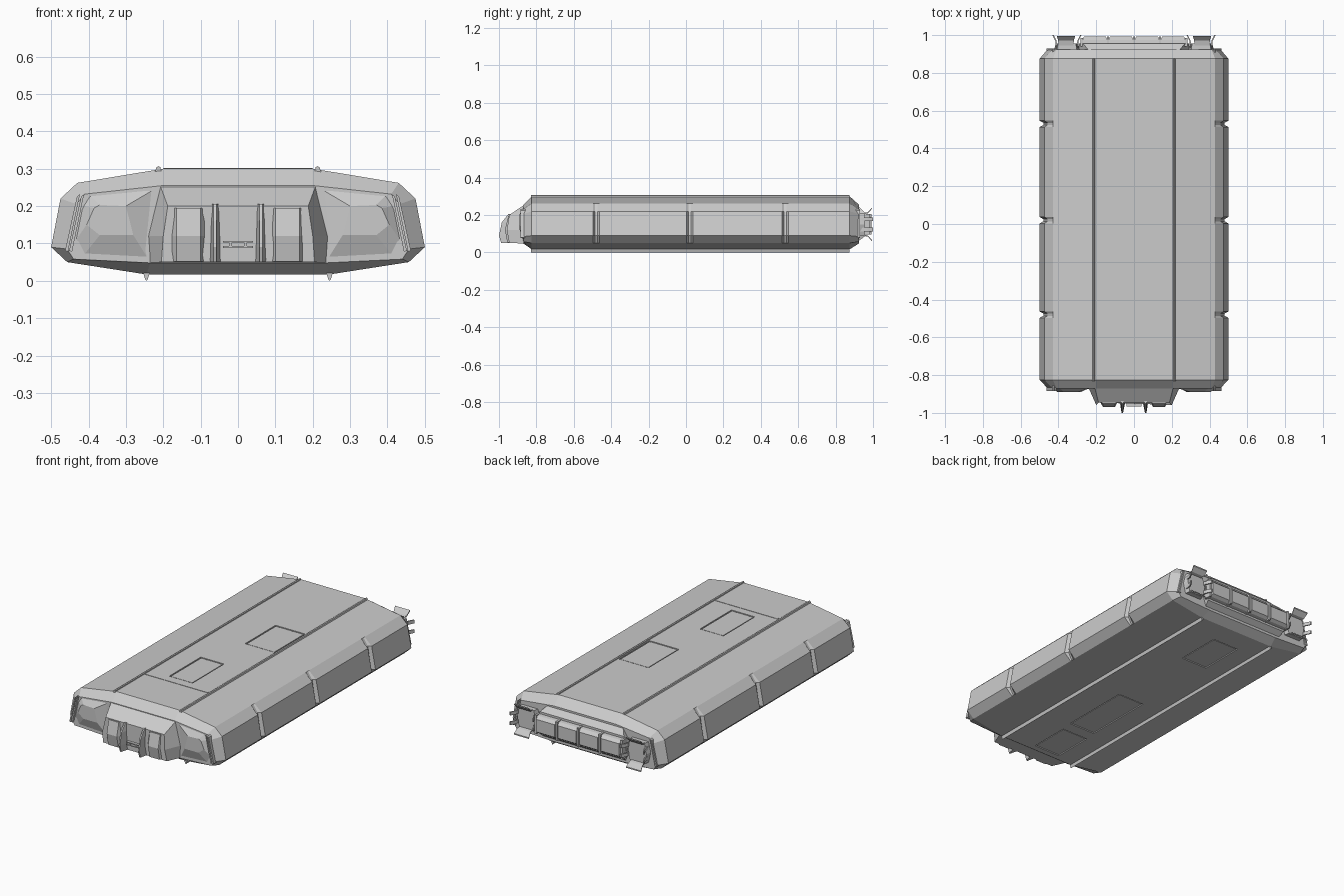
import bpy, bmesh
from mathutils import Vector

def loft(name, rings):
    """Skin closed rings of equal point count and cap both ends."""
    bm = bmesh.new()
    vs = [[bm.verts.new(p) for p in r] for r in rings]
    n = len(vs[0])
    for a, b in zip(vs, vs[1:]):
        for i in range(n):
            j = (i + 1) % n
            bm.faces.new((a[i], a[j], b[j], b[i]))
    bm.faces.new(vs[0])
    bm.faces.new(vs[-1])
    bmesh.ops.recalc_face_normals(bm, faces=bm.faces)
    me = bpy.data.meshes.new(name)
    bm.to_mesh(me)
    bm.free()
    ob = bpy.data.objects.new(name, me)
    bpy.context.collection.objects.link(ob)
    return ob

def flip(rings):
    return [[(-x, y, z) for x, y, z in r] for r in rings]

def pair(name, rings):
    loft(name + "_right", rings)
    loft(name + "_left", flip(rings))

def box(name, x0, x1, y0, y1, z0, z1):
    return loft(name, [[(x0, y0, z), (x1, y0, z), (x1, y1, z), (x0, y1, z)] for z in (z0, z1)])

def at_y(y, prof):
    return [(x, y, z) for x, z in prof]

def sym(y, half):
    return at_y(y, half + [(-x, z) for x, z in reversed(half)])

# Hull: one cross-section lofted along y, pinched at the side grooves
full = [(0.2, 0.30), (0.43, 0.262), (0.475, 0.22), (0.5, 0.09), (0.457, 0.05), (0.245, 0.017)]
pinch = [(0.2, 0.30), (0.43, 0.262), (0.458, 0.22), (0.48, 0.09), (0.457, 0.05), (0.245, 0.017)]
front = [(0.2, 0.255), (0.41, 0.232), (0.432, 0.205), (0.457, 0.085), (0.44, 0.058), (0.235, 0.048)]
rings = [sym(-0.87, front), sym(-0.825, full)]
for g in (-0.48, 0.02, 0.53):
    rings += [sym(g - 0.017, full), sym(g - 0.006, pinch), sym(g + 0.006, pinch), sym(g + 0.017, full)]
rings += [sym(0.875, full), sym(0.925, front)]
hull = loft("hull", rings)

# Hatches: shallow recesses on roof and belly, with a panel leaving a thin groove
def hatch(name, cx, cy, w, l, z, s):
    d = 0.006
    cut = box(name + "_cutter", cx - w/2, cx + w/2, cy - l/2, cy + l/2, z - d, z + d)
    cut.hide_render = True
    cut.hide_viewport = True
    cut.display_type = 'WIRE'
    m = hull.modifiers.new(name, 'BOOLEAN')
    m.object = cut
    m.operation = 'DIFFERENCE'
    m.solver = 'EXACT'
    e = 0.006
    a, b = sorted((z - s * 0.008, z - s * 0.002))
    box(name + "_panel", cx - w/2 + e, cx + w/2 - e, cy - l/2 + e, cy + l/2 - e, a, b)

hatch("roof_hatch_rear", 0.105, 0.19, 0.19, 0.28, 0.30, 1)
hatch("roof_hatch_front", -0.01, -0.365, 0.15, 0.29, 0.30, 1)
hatch("belly_hatch_rear", -0.04, 0.6, 0.17, 0.27, 0.017, -1)
hatch("belly_hatch_middle", -0.03, -0.27, 0.17, 0.42, 0.017, -1)
hatch("belly_hatch_front", -0.04, -0.67, 0.17, 0.24, 0.017, -1)
box("roof_seam", -0.2, 0.2, -0.565, -0.555, 0.296, 0.302)

# Rails along roof and belly
top_rail = [(0.203, 0.286), (0.208, 0.304), (0.213, 0.307), (0.218, 0.304), (0.224, 0.286)]
low_rail = [(0.236, 0.022), (0.242, 0.003), (0.245, 0.0), (0.248, 0.003), (0.254, 0.022)]
pair("roof_rail", [at_y(-0.83, top_rail), at_y(0.875, top_rail)])
pair("belly_rail", [at_y(-0.83, low_rail), at_y(0.875, low_rail)])

# Faceted bulges on the front corners
base = [(0.215, 0.25), (0.4, 0.232), (0.42, 0.2), (0.44, 0.1), (0.42, 0.06), (0.235, 0.05)]
cap = [(0.3, 0.2), (0.37, 0.203), (0.385, 0.195), (0.405, 0.15), (0.37, 0.122), (0.28, 0.122)]
pair("front_bulge", [at_y(-0.865, base), at_y(-0.89, cap)])

# Slanted corner strips, front and rear
for lab, y0, y1 in (("front", -0.885, -0.85), ("rear", 0.9, 0.93)):
    for k, dx in (("inner", 0), ("outer", 0.011)):
        strip = [(0.412 + dx, 0.232), (0.42 + dx, 0.225), (0.452 + dx, 0.08), (0.444 + dx, 0.078)]
        pair(lab + "_corner_strip_" + k, [at_y(y0, strip), at_y(y1, strip)])

# Protruding cabin block: base, brow and bulged face rings
loft("cabin", [
    sym(-0.85, [(0.212, 0.265), (0.248, 0.12), (0.243, 0.048)]),
    [(0.188, -0.945, 0.2), (0.2, -0.958, 0.12), (0.205, -0.945, 0.05),
     (-0.205, -0.945, 0.05), (-0.2, -0.958, 0.12), (-0.188, -0.945, 0.2)]])

# Curved plates beside the fins
pair("cabin_plate", [[(0.08, -0.93, z), (0.185, -0.93, z), (0.165, yf, z), (0.1, yf, z)]
                     for z, yf in ((0.052, -0.955), (0.12, -0.968), (0.195, -0.95))])

# Tapered vertical fins
pair("cabin_fin", [[(0.06 - w, -0.93, z), (0.06 + w, -0.93, z), (0.066, yt, z), (0.058, yt, z)]
                   for z, w, yt in ((0.05, 0.017, -0.988), (0.09, 0.016, -1.0),
                                    (0.16, 0.014, -0.985), (0.205, 0.011, -0.95))])

# Small central port between the fins
box("port_lower_bar", -0.04, 0.04, -0.967, -0.94, 0.088, 0.093)
box("port_upper_bar", -0.04, 0.04, -0.967, -0.94, 0.102, 0.107)
for i, x in enumerate((-0.02, 0.02)):
    box("port_post_%d" % i, x - 0.004, x + 0.004, -0.966, -0.94, 0.09, 0.105)

# Rear centre section sloping back to the tail panels
loft("tail", [sym(0.88, [(0.205, 0.288), (0.29, 0.16), (0.25, 0.03)]),
              sym(0.955, [(0.27, 0.215), (0.29, 0.15), (0.27, 0.085)])])

# Row of tail panels, with ribs at the joints
for i in range(4):
    c = (i - 1.5) * 0.138
    loft("tail_panel_%d" % i, [
        [(c + s * w, y, z) for s, z in ((-1, z0), (1, z0), (1, z1), (-1, z1))]
        for y, w, z0, z1 in ((0.94, 0.066, 0.095, 0.205), (0.975, 0.066, 0.1, 0.2), (0.992, 0.058, 0.112, 0.185))])
for i in range(5):
    c = (i - 2) * 0.138
    box("tail_rib_%d" % i, c - 0.006, c + 0.006, 0.94, 0.985 if i % 4 == 0 else 0.993, 0.095, 0.205)

# Docking clamps: a socket block with flared flaps and prongs
block = [(0.3, 0.21), (0.41, 0.21), (0.425, 0.15), (0.41, 0.09), (0.3, 0.09), (0.285, 0.15)]
pair("clamp_block", [at_y(0.91, block), at_y(0.955, [(0.355 + (x - 0.355) * 0.85, z) for x, z in block])])
for lab, s in (("upper", 1), ("lower", -1)):
    def flap(y, w, off, t=0.007):
        z = 0.15 + s * off
        return [(0.36 - w, y, z), (0.36 + w, y, z), (0.36 + w, y, z - s * t), (0.36 - w, y, z - s * t)]
    pair("clamp_flap_" + lab, [flap(0.935, 0.038, 0.058), flap(0.972, 0.042, 0.066), flap(0.995, 0.048, 0.09)])
    # Side prongs, splayed outward from the socket
    z = 0.15 + s * 0.028
    for side, d in (("outer", 1), ("inner", -1)):
        pts = ((0.93, 0.05), (0.97, 0.055), (1.0, 0.07))
        pair("clamp_prong_%s_%s" % (lab, side), [
            [(0.355 + d * o, y, z - 0.01), (0.355 + d * (o + 0.007), y, z - 0.01),
             (0.355 + d * (o + 0.007), y, z + 0.01), (0.355 + d * o, y, z + 0.01)] for y, o in pts])
